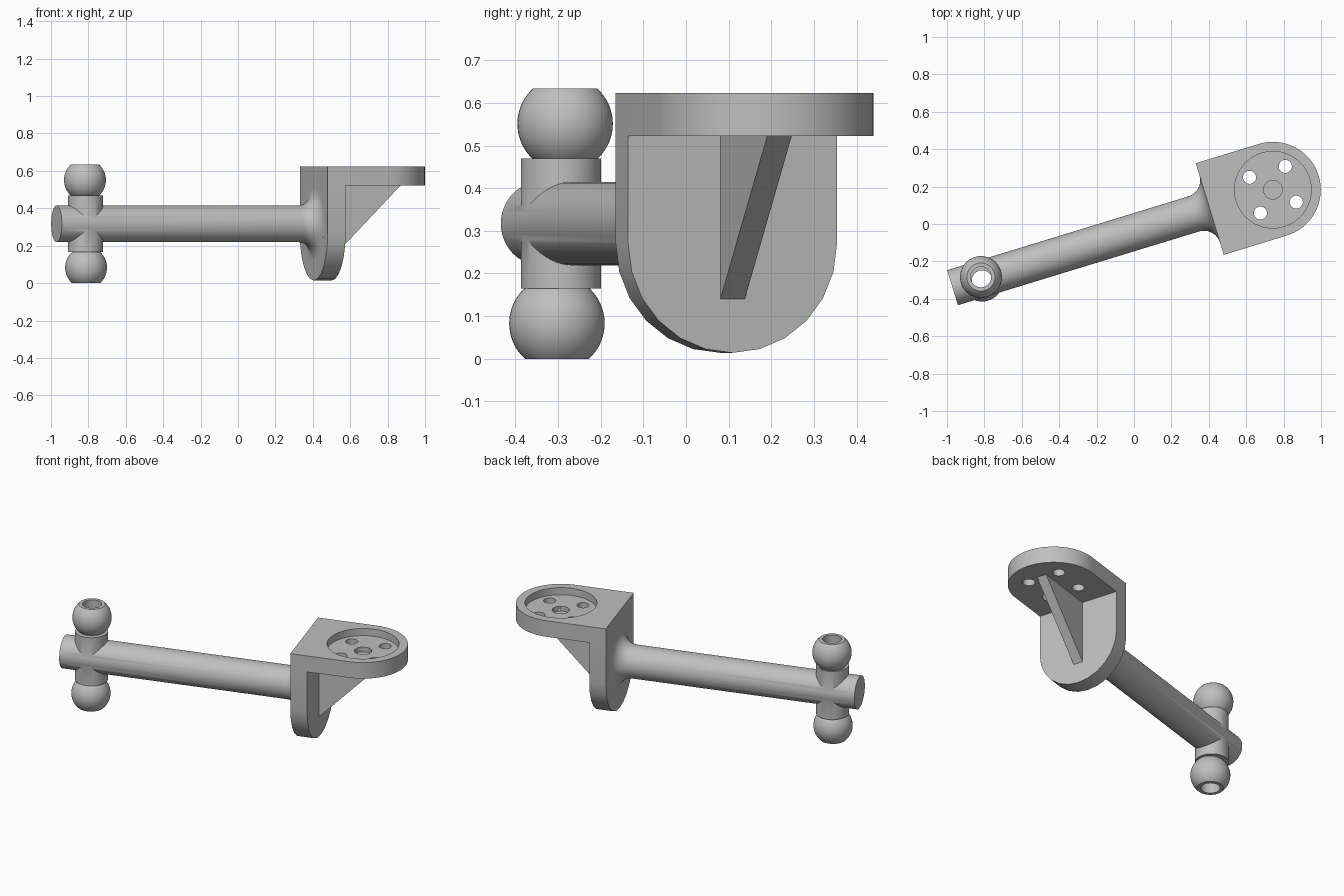
import bpy, bmesh
from math import radians, sin, cos, acos, pi
from mathutils import Matrix, Vector

cube = bpy.data.objects.get("Cube")
if cube:
    bpy.data.objects.remove(cube, do_unlink=True)

GREY = (0.52, 0.52, 0.52, 1)
mat = bpy.data.materials.new("plain grey")
mat.use_nodes = True
mat.diffuse_color = GREY
mat.node_tree.nodes["Principled BSDF"].inputs["Base Color"].default_value = GREY

# Working frame: +x runs along the arm, origin on the back of the bracket
FRAME = Matrix.Translation((0.405, 0.08, 0)) @ Matrix.Rotation(radians(17), 4, 'Z')
AXIS_Z = 0.317


def finish(name, bm, local=Matrix()):
    bmesh.ops.remove_doubles(bm, verts=bm.verts, dist=1e-5)
    bmesh.ops.recalc_face_normals(bm, faces=bm.faces)
    bm.transform(FRAME @ local)
    mesh = bpy.data.meshes.new(name)
    bm.to_mesh(mesh)
    bm.free()
    mesh.materials.append(mat)
    obj = bpy.data.objects.new(name, mesh)
    bpy.context.collection.objects.link(obj)
    return obj


def prism(name, points, depth):
    bm = bmesh.new()
    face = bm.faces.new([bm.verts.new(p) for p in points])
    new = bmesh.ops.extrude_face_region(bm, geom=[face], use_keep_orig=True)["geom"]
    moved = [g for g in new if isinstance(g, bmesh.types.BMVert)]
    bmesh.ops.translate(bm, verts=moved, vec=depth)
    return finish(name, bm)


def arc(cx, cy, r, start, end, steps):
    angles = [start + (end - start) * i / steps for i in range(steps + 1)]
    return [(cx + r * cos(a), cy + r * sin(a)) for a in angles]


def lathe(name, profile, local, steps=48):
    """Revolve (height, radius) pairs around z."""
    bm = bmesh.new()
    verts = [bm.verts.new((r, 0, h)) for h, r in profile]
    edges = [bm.edges.new(pair) for pair in zip(verts, verts[1:])]
    bmesh.ops.spin(bm, geom=verts + edges, cent=(0, 0, 0), axis=(0, 0, 1),
                   angle=2 * pi, steps=steps)
    return finish(name, bm, local)


def cylinder(name, x, y, r, z0, z1, steps=32):
    return lathe(name, [(z0, 0), (z0, r), (z1, r), (z1, 0)],
                 Matrix.Translation((x, y, 0)), steps)


def combine(obj, other, operation):
    mod = obj.modifiers.new("combine", 'BOOLEAN')
    mod.operation, mod.object, mod.solver = operation, other, 'EXACT'
    bpy.context.view_layer.objects.active = obj
    bpy.ops.object.modifier_apply(modifier=mod.name)
    bpy.data.objects.remove(other, do_unlink=True)


def smooth(obj):
    bpy.ops.object.select_all(action='DESELECT')
    obj.select_set(True)
    bpy.context.view_layer.objects.active = obj
    bpy.ops.object.shade_smooth_by_angle(angle=radians(30))


# Top plate with a round nose, shallow recess and bolt holes
HALF, NOSE, UNDER, TOP = 0.256, 0.353, 0.522, 0.623
FLOOR = TOP - 0.045
outline = [(0, HALF), (0, -HALF)] + arc(NOSE, 0, HALF, -pi / 2, pi / 2, 32)
top_plate = prism("top_plate", [(x, y, UNDER) for x, y in outline], Vector((0, 0, TOP - UNDER)))
combine(top_plate, cylinder("recess", NOSE, 0, 0.205, FLOOR, 0.7, 64), 'DIFFERENCE')
combine(top_plate, cylinder("centre_hole", NOSE, 0, 0.05, FLOOR - 0.03, 0.7), 'DIFFERENCE')
for sx in (-1, 1):
    for sy in (-1, 1):
        hole = cylinder("bolt_hole", NOSE + sx * 0.1, sy * 0.1, 0.035, 0.45, 0.7)
        combine(top_plate, hole, 'DIFFERENCE')

# Upright plate with a round lower end
outline = [(HALF, UNDER), (-HALF, UNDER)] + arc(0, 0.27, HALF, pi, 2 * pi, 12)
upright_plate = prism("upright_plate", [(0, y, z) for y, z in outline], Vector((0.1, 0, 0)))

# Triangular stiffening rib
rib = prism("rib", [(0.1, -0.03, 0.14), (0.1, -0.03, UNDER), (0.476, -0.03, UNDER)],
            Vector((0, 0.06, 0)))

# Round arm flaring into the upright plate
FLARE, RADIUS = 0.09, 0.098
profile = [(-1.438, 0), (-1.438, RADIUS)]
profile += arc(-FLARE, RADIUS + FLARE, FLARE, -pi / 2, 0, 10)
profile += [(0.02, RADIUS + FLARE), (0.02, 0)]
arm = lathe("arm_with_ball_post", profile,
            Matrix.Translation((0, 0, AXIS_Z)) @ Matrix.Rotation(pi / 2, 4, 'Y'))

# Vertical post through the arm, with a truncated ball at each end
POST_X, BALL, CUT, OFFSET = -1.276, 0.112, 0.083, 0.01
combine(arm, cylinder("post", POST_X, 0, 0.094, AXIS_Z - 0.152, AXIS_Z + 0.152, 48), 'UNION')
tip = acos(CUT / BALL)
for side in (1, -1):
    ball_profile = [(CUT, 0)] + arc(0, 0, BALL, tip, pi - 0.6, 20) + [(-0.092, 0)]
    place = Matrix.Translation((POST_X, side * OFFSET, AXIS_Z + side * 0.234))
    flip = Matrix.Rotation(0 if side > 0 else pi, 4, 'X')
    combine(arm, lathe("ball", ball_profile, place @ flip), 'UNION')

# Bores running from each ball to the middle of the post
for side in (1, -1):
    ends = sorted((AXIS_Z - side * 0.005, AXIS_Z + side * 0.4))
    bore = cylinder("bore", POST_X, side * OFFSET, 0.055, *ends)
    combine(arm, bore, 'DIFFERENCE')

for part in (top_plate, upright_plate, arm):
    smooth(part)
